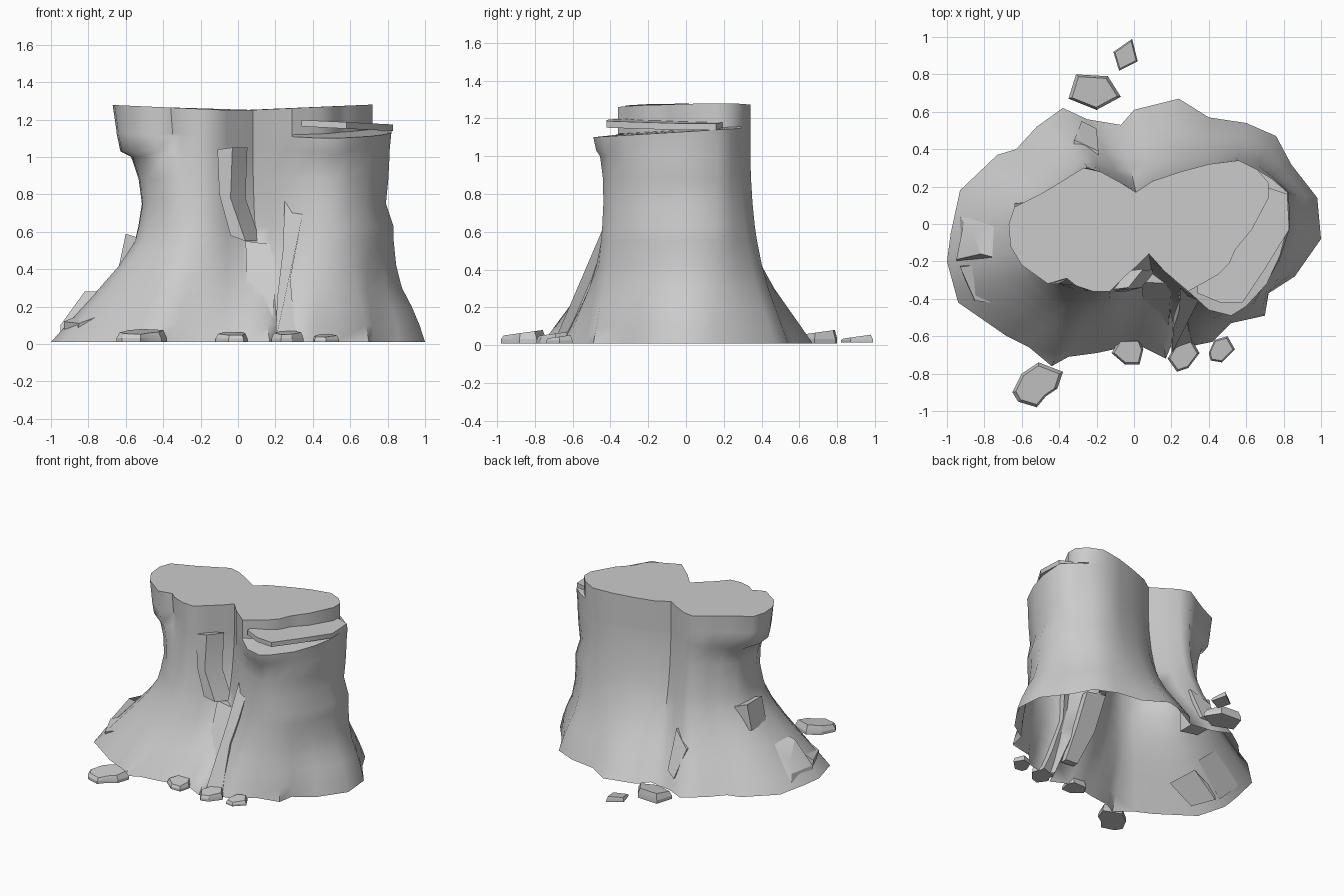
import bpy, bmesh, math
from mathutils import Vector

if "Cube" in bpy.data.objects:
    bpy.data.objects.remove(bpy.data.objects["Cube"])

grey = bpy.data.materials.new("weathered grey")
grey.diffuse_color = (0.6, 0.6, 0.6, 1)
grey.use_nodes = True
grey.node_tree.nodes["Principled BSDF"].inputs["Base Color"].default_value = grey.diffuse_color


def loft(name, rings, cap_bottom=True, angle=40):
    """Skin a stack of equal-length closed rings (lowest first)."""
    bm = bmesh.new()
    loops = [[bm.verts.new(p) for p in r] for r in rings]
    n = len(rings[0])
    for a, b in zip(loops, loops[1:]):
        for i in range(n):
            j = (i + 1) % n
            bm.faces.new((a[i], a[j], b[j], b[i]))
    bm.faces.new(loops[-1])
    if cap_bottom:
        bm.faces.new(loops[0][::-1])
        bmesh.ops.recalc_face_normals(bm, faces=bm.faces)
    bmesh.ops.remove_doubles(bm, verts=bm.verts, dist=0.0005)
    me = bpy.data.meshes.new(name)
    bm.to_mesh(me)
    bm.free()
    me.materials.append(grey)
    ob = bpy.data.objects.new(name, me)
    bpy.context.collection.objects.link(ob)
    bpy.context.view_layer.objects.active = ob
    ob.select_set(True)
    bpy.ops.object.shade_smooth_by_angle(angle=math.radians(angle))
    ob.select_set(False)
    return ob


# Trunk outlines, counter-clockwise from the right: root flare and sawn shoulder
base = [(1, -.08), (.98, .14), (.84, .32), (.76, .47), (.6, .54), (.4, .57), (.24, .67),
        (0, .61), (-.07, .53), (-.25, .56), (-.38, .62), (-.52, .52), (-.63, .4),
        (-.73, .37), (-.93, .18), (-.98, -.05), (-1, -.2), (-.94, -.42), (-.68, -.6),
        (-.56, -.66), (-.44, -.76), (-.35, -.71), (-.2, -.69), (-.06, -.66), (.05, -.66),
        (.17, -.72), (.22, -.6), (.27, -.66), (.42, -.63), (.52, -.53), (.7, -.49),
        (.72, -.37), (.86, -.28)]
shoulder = [(.82, -.02), (.82, .17), (.74, .24), (.66, .29), (.56, .34), (.4, .32), (.25, .28),
            (.1, .23), (.01, .17), (-.07, .22), (-.18, .28), (-.27, .3), (-.4, .22),
            (-.5, .16), (-.64, .09), (-.67, 0), (-.66, -.12), (-.6, -.22), (-.46, -.32),
            (-.36, -.29), (-.31, -.33), (-.22, -.36), (-.13, -.36), (-.06, -.29), (.02, -.22),
            (.08, -.16), (.16, -.25), (.29, -.36), (.4, -.46), (.52, -.49), (.6, -.44),
            (.71, -.32), (.78, -.17)]
# Where the upper saw cut steps back from the shoulder
step = {28: (.38, -.31), 29: (.45, -.27), 30: (.51, -.21), 31: (.54, -.14),
        32: (.58, -.09), 0: (.63, -.03), 1: (.72, .14), 2: (.72, .22)}
plateau = [step.get(i, p) for i, p in enumerate(shoulder)]


def waist(p):
    """Narrowed left side, with the small dents of the rim filled out."""
    x, y = p
    if y < -.25 and -.4 < x < -.3:
        y = -.35
    return Vector((x + .35 * max(0, -x - .2), y * (.88 if y < -.38 else 1)))


def ring(z, flare, pinch, left=0, right=0):
    """Outline at one height; left and right pull the two sides inwards."""
    out = []
    for b, s in zip(base, shoulder):
        p = Vector(s).lerp(waist(s), pinch).lerp(Vector(b), flare)
        p.x += left * max(0, -s[0]) / .67 - right * max(0, s[0] - .4) / .42
        out.append((p.x, p.y, z))
    return out


levels = [(.01, 1, 1), (.1, .84, 1), (.2, .66, 1, 0, .01), (.3, .48, 1, 0, .03),
          (.42, .31, 1, .02, .03), (.55, .18, 1, .04, .02), (.63, .12, 1, .03, .01),
          (.75, .06, 1, .02, .04), (.88, .02, .9, 0, .02), (1, 0, .6, 0, .01), (1.03, 0, .25, 0, .01)]
trunk = [ring(*l) for l in levels]


def left_scale(x):
    return x * (.97 if x < -.3 else 1)


trunk.append([(left_scale(x), y, 1.13 + .06 * y) for x, y in shoulder])
trunk.append([(left_scale(x), y, 1.14 + .06 * y) for x, y in plateau])
trunk.append([(x, y, 1.25 + .045 * max(0, abs(x) - .05)) for x, y in plateau])
loft("trunk", trunk, cap_bottom=False, angle=55)

# Splintered plate left between the two saw cuts
plate = [(.83, -.03), (.82, .16), (.7, .2), (.58, -.05), (.5, -.2), (.34, -.3), (.34, -.37),
         (.46, -.42), (.58, -.42), (.7, -.24)]
loft("splinter_plate", [[(x, y, 1.205 - .05 * x + d) for x, y in plate] for d in (-.025, .01)])


def slab(name, outline, thick, shear=0):
    """Bark slab: front outline of (x, y, z), pushed back into the trunk."""
    loft(name, [[(x + shear, y + thick, z) for x, y, z in outline], outline], angle=35)


# Bark strips in the front cleft
slab("bark_strip", [(.25, -.34, .77), (.35, -.4, .71), (.31, -.45, .5), (.28, -.5, .35),
                    (.3, -.6, .12), (.32, -.66, .01), (.2, -.7, .01), (.21, -.56, .25),
                    (.24, -.47, .5)], .06)
slab("bark_flap", [(-.11, -.35, 1.04), (-.03, -.34, 1.05), (-.04, -.35, .78), (.04, -.34, .55),
                   (-.04, -.36, .58), (-.1, -.36, .8)], .1, .08)
slab("bark_shelf", [(.04, -.31, .55), (.2, -.32, .53), (.2, -.43, .3), (.18, -.58, .1),
                    (.08, -.57, .1), (.05, -.42, .3)], .05)
# Raised bark on the back
slab("back_bark", [(-.32, .45, .3), (-.28, .55, .1), (-.2, .51, .13), (-.19, .39, .4)], -.05)

# Broken branch stub on the left
loft("branch_stub", [[(-.48, -.07, .37), (-.48, .13, .37), (-.48, .13, .55), (-.48, -.07, .55)],
                     [(-.64, -.07, .4), (-.64, .11, .4), (-.6, .11, .59), (-.6, -.07, .59)]],
     angle=20)


def root_lump(name, inner, outer):
    """Faceted swelling that hugs the root flare."""
    loft(name, [inner, outer], angle=20)


# Root lumps at the left foot
root_lump("root_lump", [(-.95, -.2, .05), (-.93, .04, .05), (-.74, .0, .28), (-.74, -.18, .28)],
          [(-.95, -.19, .1), (-.91, .01, .1), (-.87, -.03, .16), (-.82, -.16, .28)])
root_lump("front_root_lump", [(-.93, -.22, .05), (-.74, -.22, .22), (-.68, -.42, .18), (-.86, -.4, .05)],
          [(-.93, -.23, .12), (-.86, -.22, .15), (-.77, -.42, .14), (-.85, -.41, .11)])


def chip(name, outline, height, low=.01):
    """Flat wood chip with bevelled sides, higher at its back."""
    cx = sum(p[0] for p in outline) / len(outline)
    cy = sum(p[1] for p in outline) / len(outline)
    top = [(cx + (x - cx) * .86, cy + (y - cy) * .86, height + .12 * (y - cy)) for x, y in outline]
    loft(name, [[(x, y, low) for x, y in outline],
                [(x, y, low + (height - low) * .4) for x, y in outline], top], angle=20)


# Chips scattered on the ground
chip("chip_front_left", [(-.65, -.9), (-.6, -.8), (-.51, -.74), (-.38, -.79), (-.41, -.88),
                         (-.47, -.92), (-.52, -.98), (-.62, -.95)], .065)
chip("chip_front_middle", [(-.12, -.69), (-.08, -.62), (.03, -.62), (.05, -.67), (.03, -.75),
                           (-.05, -.75)], .055)
chip("chip_front_right", [(.18, -.72), (.22, -.65), (.31, -.62), (.35, -.69), (.29, -.77),
                          (.23, -.79)], .06)
chip("chip_far_right", [(.4, -.69), (.43, -.62), (.5, -.6), (.54, -.67), (.47, -.74), (.41, -.73)], .045)
chip("chip_back", [(-.35, .67), (-.31, .8), (-.14, .79), (-.07, .68), (-.2, .61)], .07)
chip("chip_far_back", [(-.11, .92), (-.01, .99), (.02, .87), (-.08, .82)], .045, .015)
